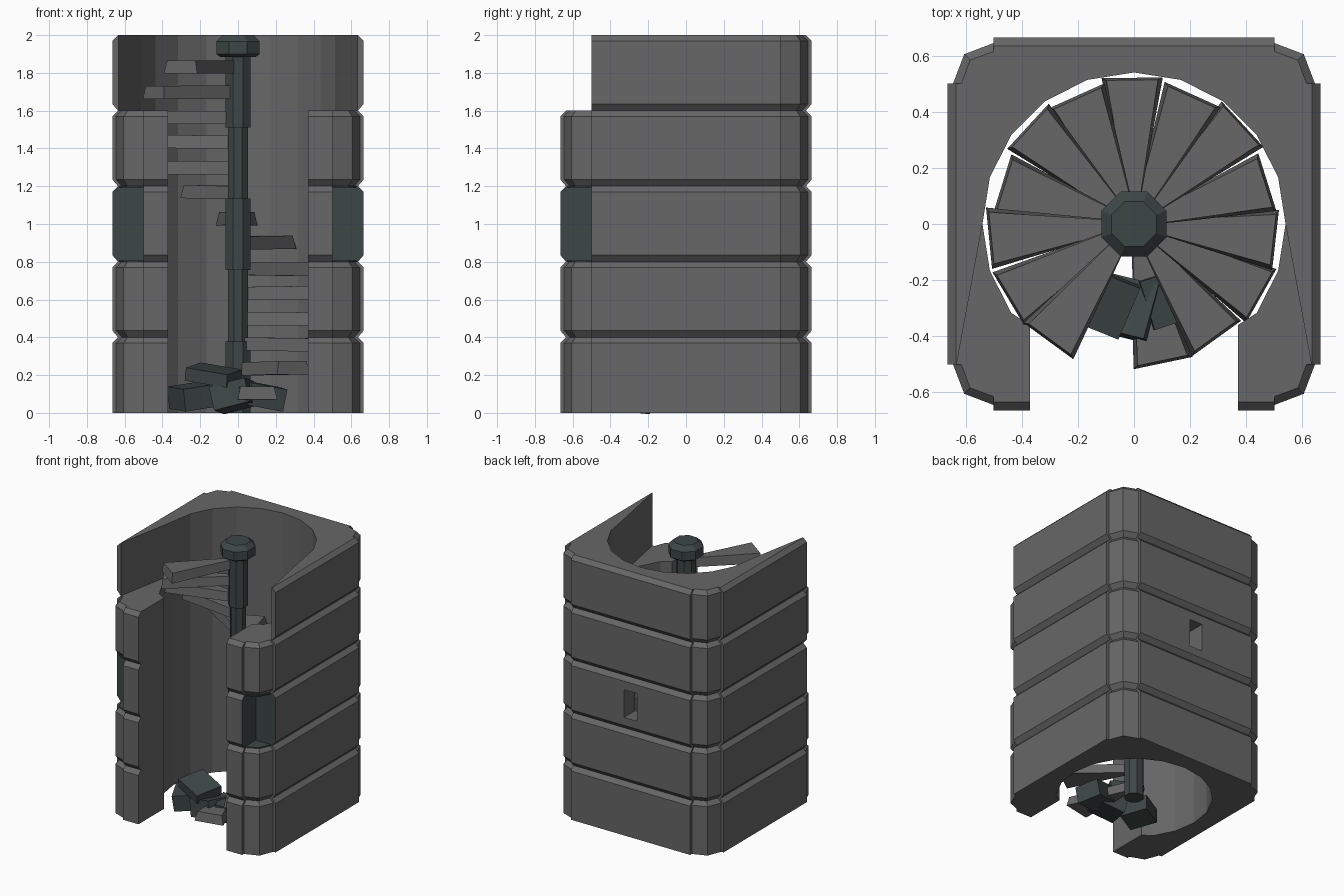
import bpy, bmesh, math, random
from mathutils import Matrix, Euler

if "Cube" in bpy.data.objects:
    bpy.data.objects.remove(bpy.data.objects["Cube"])

random.seed(4)


def material(name, rgb):
    m = bpy.data.materials.new(name)
    m.diffuse_color = (*rgb, 1)
    m.use_nodes = True
    m.node_tree.nodes["Principled BSDF"].inputs["Base Color"].default_value = m.diffuse_color
    return m


STONE = material("grey stone", (0.135, 0.135, 0.138))
DARK = material("dark slate", (0.048, 0.063, 0.062))


def finish(bm, name, mats):
    bmesh.ops.recalc_face_normals(bm, faces=bm.faces)
    me = bpy.data.meshes.new(name)
    bm.to_mesh(me)
    bm.free()
    for m in mats:
        me.materials.append(m)
    ob = bpy.data.objects.new(name, me)
    bpy.context.collection.objects.link(ob)
    return ob


def loft(rings):
    """Closed solid through rings of equal point count."""
    bm = bmesh.new()
    vs = [[bm.verts.new(p) for p in r] for r in rings]
    n = len(vs[0])
    for a, b in zip(vs, vs[1:]):
        for i in range(n):
            j = (i + 1) % n
            bm.faces.new((a[i], a[j], b[j], b[i]))
    bm.faces.new(vs[0][::-1])
    bm.faces.new(vs[-1])
    return bm


def box(name, size, loc, rot, mat):
    bm = bmesh.new()
    bmesh.ops.create_cube(bm, size=1)
    bmesh.ops.scale(bm, vec=size, verts=bm.verts)
    mtx = Matrix.Translation(loc) @ Euler([math.radians(a) for a in rot]).to_matrix().to_4x4()
    bmesh.ops.transform(bm, matrix=mtx, verts=bm.verts)
    return finish(bm, name, [mat])


# Tower wall: C-shaped plan, right half listed from the back to the front
def wall_plan(inset, kind):
    w, c, d = 0.665 - inset, 0.645 - inset, 0.605 - 0.7 * inset
    outer = [(0.5, w), (0.5, c), (d, d), (c, 0.5), (w, 0.5), (w, -0.5)]
    if kind == "notched":
        outer += [(0.5, -0.5), (0.5, -w), (0.37, -w)]
    elif kind == "full":
        outer += [(c, -0.5), (d, -d), (0.5, -c), (0.5, -w), (0.37, -w)]
    if kind == "top":
        inner, start = [(0.632, -0.5)], 0
    else:
        inner, start = [(0.37, -0.36)], -36
    for a in range(start, 90, 18):
        t = math.radians(a)
        inner.append((0.54 * math.cos(t), 0.54 * math.sin(t)))
    inner.append((0, 0.54))
    right = outer + inner
    return right + [(-x, y) for x, y in right[-2::-1]]


courses = []
for k, kind in enumerate(["full", "full", "notched", "full", "top"]):
    levels = [(0.37, 0), (0.4, 0.03)]
    levels = ([(0, 0)] if k == 0 else [(0, 0.03), (0.035, 0)]) + levels
    bm = loft([[(x, y, 0.4 * k + z) for x, y in wall_plan(i, kind)] for z, i in levels])
    if kind == "notched":
        # dark notch walls and dark inner lining near the opening
        for f in bm.faces:
            pts = [v.co for v in f.verts]
            notch = all(abs(p.x) > 0.499 and p.y < -0.499 for p in pts)
            notch = notch or all(abs(abs(p.x) - 0.5) < 1e-4 and p.y < -0.49 for p in pts)
            lining = all(p.y < -0.15 and 0.5 < math.hypot(p.x, p.y) < 0.56 for p in pts)
            if notch or lining:
                f.material_index = 1
    courses.append(finish(bm, f"wall_course_{k + 1}", [STONE, DARK]))

# Dark sill and lintel in the notched front corners
for s, side in ((-1, "left"), (1, "right")):
    for z, part in ((0.8, "sill"), (1.192, "lintel")):
        plan = [(0.495, -0.495), (0.63, -0.495), (0.588, -0.588), (0.495, -0.63)]
        finish(loft([[(s * x, y, z + h) for x, y in plan] for h in (0, 0.008)]),
               f"notch_{part}_{side}", [DARK])

# Slit window through the back wall
cutter = box("window_cutter", (0.11, 0.4, 0.21), (0, 0.62, 1.0), (0, 0, 0), STONE)
cutter.hide_render = True
mod = courses[2].modifiers.new("window", "BOOLEAN")
mod.operation, mod.solver, mod.object = "DIFFERENCE", "EXACT", cutter
bpy.context.view_layer.objects.active = courses[2]
bpy.ops.object.modifier_apply(modifier=mod.name)
bpy.data.objects.remove(cutter)

# Spiral stair: 24 degrees per wedge step, bottom wider than the top
for k in range(14):
    top = 0.1333 * (k + 1)
    r = random.uniform(0.515, 0.53)
    rings = []
    for z, trim in ((top - 0.07, 0), (top, 0.022)):
        a, rr = math.radians(12), r - trim * 0.4
        x, y = rr * math.cos(a), rr * math.sin(a) - trim * 0.7
        rings.append([(0.03, -0.014, z), (x, -y, z), (x, y, z), (0.03, 0.014, z)])
    bm = loft(rings)
    tilt = Matrix.Rotation(math.radians(random.uniform(-1, 1)), 4, 'Y')
    turn = Matrix.Rotation(math.radians(-78 + 24 * k + random.uniform(-1, 1)), 4, 'Z')
    bmesh.ops.transform(bm, matrix=turn @ tilt, verts=bm.verts)
    finish(bm, f"stair_step_{k + 1}", [STONE])


# Octagonal central post and cap
def octagon(apothem, z):
    r = apothem / math.cos(math.pi / 8)
    return [(r * math.cos(math.pi * (i + 0.5) / 4), r * math.sin(math.pi * (i + 0.5) / 4), z)
            for i in range(8)]


for k in range(5):
    r = 0.052 if k % 2 else 0.065
    finish(loft([octagon(r, 0.378 * k), octagon(r, 0.378 * (k + 1))]),
           f"post_section_{k + 1}", [DARK])
finish(loft([octagon(0.095, 1.885), octagon(0.115, 1.9), octagon(0.115, 1.965),
             octagon(0.08, 2.0)]), "post_cap", [DARK])

# Fallen blocks at the foot of the stair
for i, (size, loc, rot) in enumerate([
        ((0.24, 0.2, 0.07), (-0.13, -0.27, 0.2), (8, 9, -22)),
        ((0.17, 0.2, 0.12), (-0.25, -0.25, 0.085), (4, -8, 25)),
        ((0.2, 0.2, 0.13), (-0.02, -0.3, 0.09), (-6, -14, -14)),
        ((0.2, 0.18, 0.12), (0.13, -0.26, 0.09), (5, 10, 18))]):
    box(f"fallen_block_{i + 1}", size, loc, rot, DARK)
